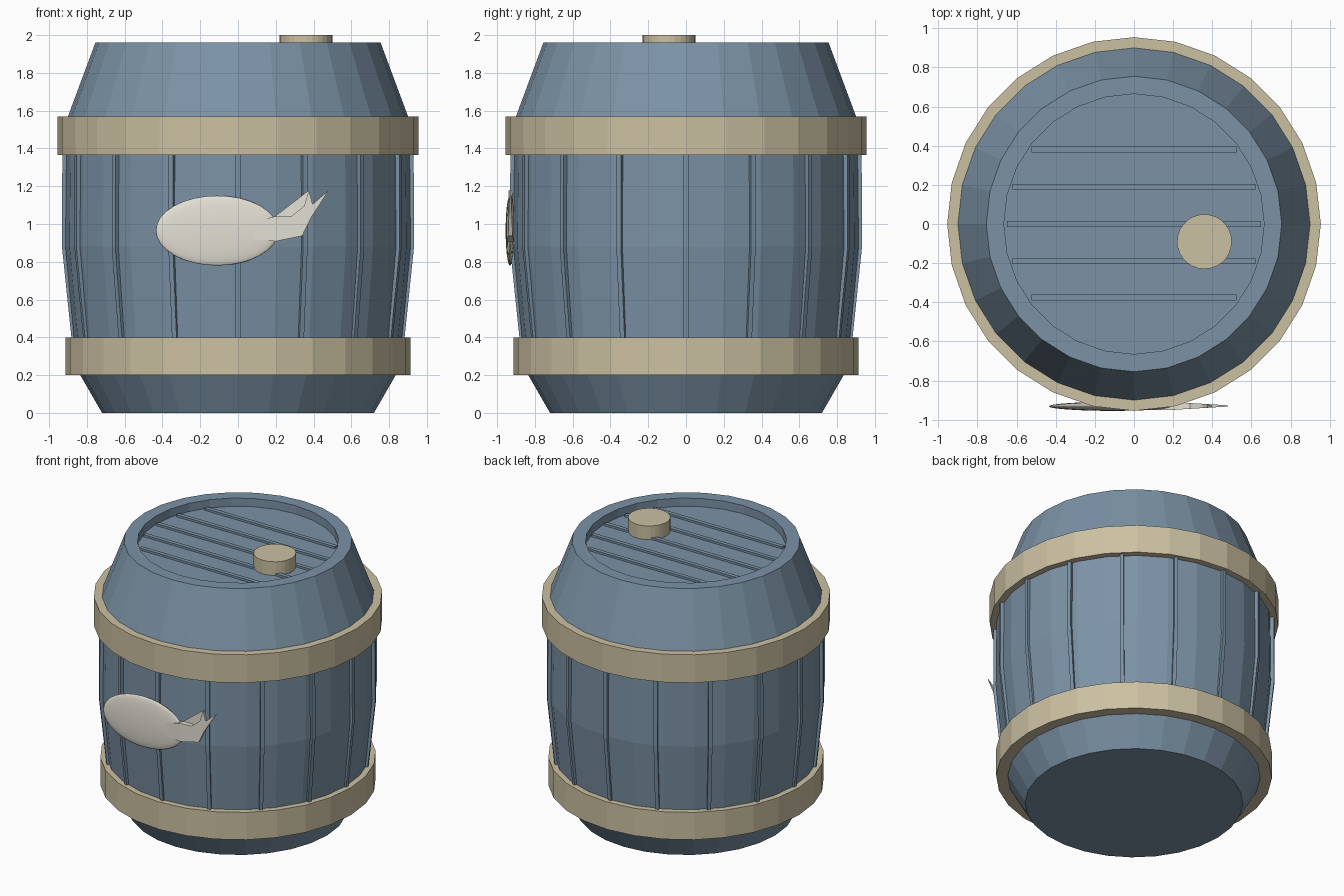
import bpy, bmesh, math
from mathutils import Matrix, Vector

if "Cube" in bpy.data.objects:
    bpy.data.objects.remove(bpy.data.objects["Cube"])


def material(name, rgb):
    m = bpy.data.materials.new(name)
    m.diffuse_color = (*rgb, 1)
    m.use_nodes = True
    m.node_tree.nodes["Principled BSDF"].inputs["Base Color"].default_value = m.diffuse_color
    return m


BLUE = material("blue_wood", (0.20, 0.29, 0.38))
TAN = material("tan_band", (0.60, 0.53, 0.36))
CREAM = material("cream_emblem", (0.78, 0.75, 0.67))
SIDES = 28


def finish(bm, name, mat):
    bmesh.ops.recalc_face_normals(bm, faces=bm.faces)
    me = bpy.data.meshes.new(name)
    bm.to_mesh(me)
    bm.free()
    me.materials.append(mat)
    ob = bpy.data.objects.new(name, me)
    bpy.context.collection.objects.link(ob)
    return ob


def lathe(name, profile, mat, closed=False, sides=SIDES, centre=(0, 0)):
    """Revolve (radius, z) points; open profiles get caps at both ends."""
    bm = bmesh.new()
    rings = []
    for r, z in profile:
        rings.append([bm.verts.new((centre[0] + r * math.sin(math.tau * i / sides),
                                    centre[1] + r * math.cos(math.tau * i / sides), z))
                      for i in range(sides)])
    pairs = list(zip(rings, rings[1:]))
    if closed:
        pairs.append((rings[-1], rings[0]))
    else:
        bm.faces.new(rings[0])
        bm.faces.new(rings[-1])
    for a, b in pairs:
        for i in range(sides):
            j = (i + 1) % sides
            bm.faces.new((a[i], a[j], b[j], b[i]))
    return finish(bm, name, mat)


# Barrel body with recessed lid
lathe("barrel_body", [(0.72, 0), (0.835, 0.2), (0.87, 0.4), (0.915, 0.88), (0.91, 1.36),
                      (0.90, 1.57), (0.755, 1.96), (0.665, 1.96), (0.665, 1.90)], BLUE)

# Hoops around the barrel
for name, r, z0, z1, inner in (("lower_band", 0.912, 0.2, 0.4, 0.82),
                               ("upper_band", 0.955, 1.365, 1.57, 0.885)):
    lathe(name, [(inner, z0), (r, z0), (r, z1), (inner, z1)], TAN, closed=True)

# Plug on the lid
lathe("plug", [(0.14, 1.89), (0.14, 2.0)], TAN, centre=(0.36, -0.09))

# Raised seams between the staves
bm = bmesh.new()
path = [(0.88, 0.38), (0.932, 0.88), (0.93, 1.38)]
for k in range(16):
    rot = Matrix.Rotation(math.tau * k / 16, 3, 'Z')
    sections = [[bm.verts.new(rot @ Vector((r + dr, w, z)))
                 for dr, w in ((0, -0.013), (0, 0.013), (-0.04, 0.013), (-0.04, -0.013))]
                for r, z in path]
    for a, b in zip(sections, sections[1:]):
        for i in range(4):
            j = (i + 1) % 4
            bm.faces.new((a[i], a[j], b[j], b[i]))
    bm.faces.new(sections[0])
    bm.faces.new(sections[-1])
finish(bm, "stave_seams", BLUE)

# Raised seams across the lid
bm = bmesh.new()
for y, half in ((0.38, 0.525), (0.19, 0.62), (0, 0.65), (-0.19, 0.62), (-0.375, 0.525)):
    bmesh.ops.create_cube(bm, size=1, matrix=Matrix.Translation((0, y, 1.9))
                          @ Matrix.Diagonal((half * 2, 0.03, 0.03, 1)))
finish(bm, "lid_seams", BLUE)

# Fish emblem: flattened oval body
bm = bmesh.new()
bmesh.ops.create_uvsphere(bm, u_segments=32, v_segments=16, radius=1,
                          matrix=Matrix.Translation((-0.11, -0.932, 0.965))
                          @ Matrix.Diagonal((0.325, 0.023, 0.185, 1)))
for f in bm.faces:
    f.smooth = True
finish(bm, "fish_body", CREAM)

# Fish emblem: forked tail thinning towards its tips
outline = [(0.085, 0.918), (0.2, 0.908), (0.34, 0.937), (0.385, 1.03), (0.48, 1.178),
           (0.395, 1.105), (0.375, 1.178), (0.35, 1.095), (0.285, 1.043), (0.195, 1.04),
           (0.085, 1.013)]
bm = bmesh.new()
layers = []
for side in (-1, 1):
    layers.append([bm.verts.new((x, -0.93 + side * (0.003 + 0.017 * min(1, (0.48 - x) / 0.28)), z))
                   for x, z in outline])
    bm.faces.new(layers[-1])
n = len(outline)
for i in range(n):
    j = (i + 1) % n
    bm.faces.new((layers[0][i], layers[0][j], layers[1][j], layers[1][i]))
bmesh.ops.triangulate(bm, faces=[f for f in bm.faces if len(f.verts) > 4])
finish(bm, "fish_tail", CREAM)
